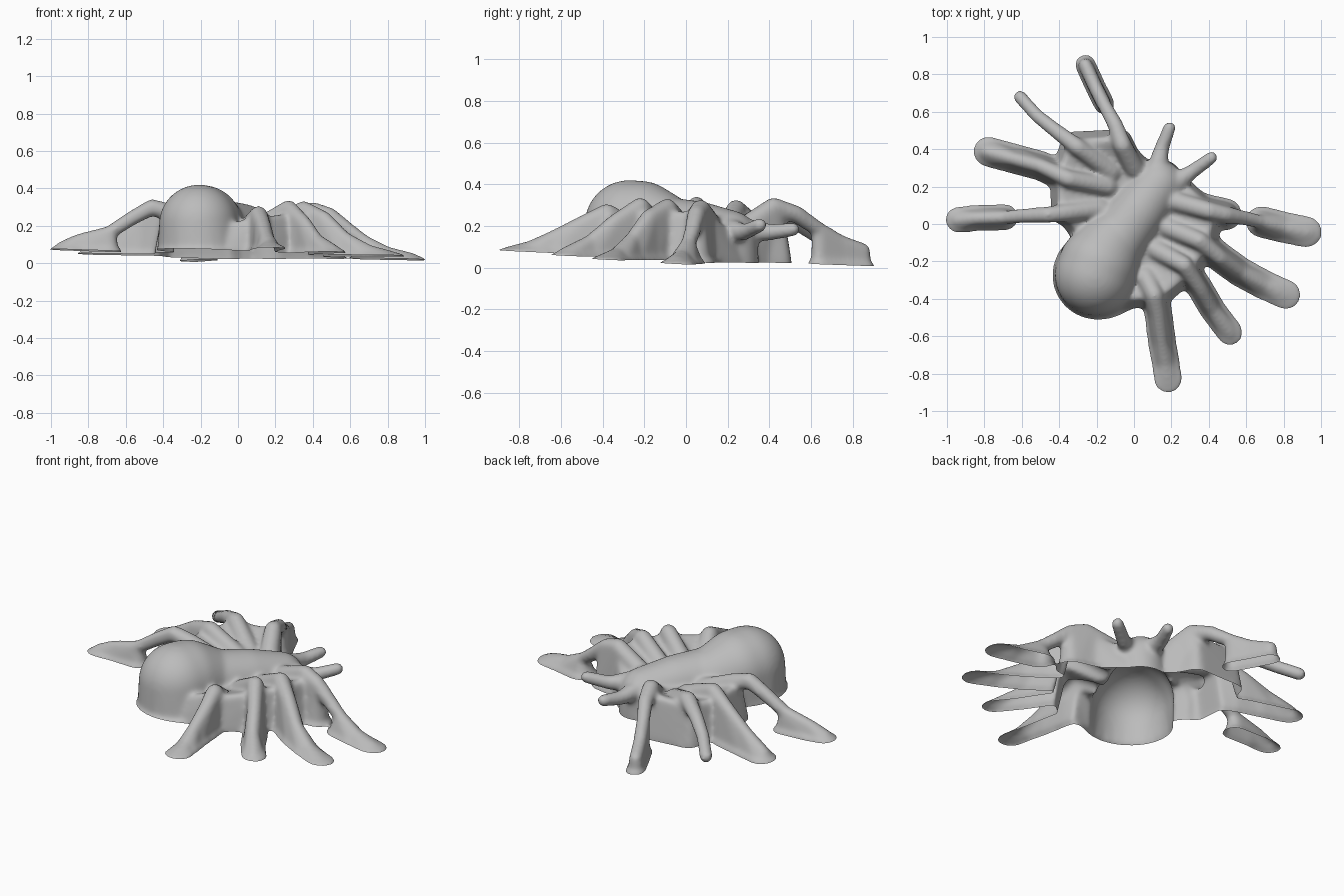
import bpy, bmesh, math
from mathutils import Vector

if "Cube" in bpy.data.objects:
    bpy.data.objects.remove(bpy.data.objects["Cube"], do_unlink=True)

SINK = 0.08          # how far the solids reach below the cutting plane
solids = bmesh.new()


def ground(x, y):
    """Height of the slightly tilted base."""
    return 0.045 - 0.03 * x - 0.05 * y


def ball(x, y, z, r):
    """Point cloud of a sphere."""
    cloud = bmesh.new()
    bmesh.ops.create_icosphere(cloud, subdivisions=2 if r < 0.1 else 4, radius=r)
    points = [v.co + Vector((x, y, z)) for v in cloud.verts]
    cloud.free()
    return points


def ring(x, y, r):
    """Point cloud of a flat footprint, with a copy sunk below the base."""
    g = ground(x, y)
    return [Vector((x + r * math.cos(a), y + r * math.sin(a), z))
            for a in (i * math.tau / 24 for i in range(24))
            for z in (g + 0.008, g - SINK)]


def hull(points):
    """Add the convex hull of a point cloud to the solids."""
    part = bmesh.new()
    verts = [part.verts.new(p) for p in points]
    out = bmesh.ops.convex_hull(part, input=verts)
    loose = {g for g in out["geom_interior"] + out["geom_unused"]
             if isinstance(g, bmesh.types.BMVert)}
    bmesh.ops.delete(part, geom=list(loose), context='VERTS')
    bmesh.ops.recalc_face_normals(part, faces=part.faces)
    mesh = bpy.data.meshes.new("part")
    part.to_mesh(mesh)
    part.free()
    solids.from_mesh(mesh)
    bpy.data.meshes.remove(mesh)


def leg(path, open_spans=(), foot=0.07, thick=0.055, thin=0.038):
    """A tapering ridge, draped to a brimmed foot except over the open spans."""
    last = len(path) - 1
    balls, rings, brims = [], [], []
    for i, (x, y, z) in enumerate(path):
        r = thick + (thin - thick) * min(1, 1.6 * i / last)
        balls.append(ball(x, y, z - r, r))
        rings.append(ring(x, y, foot))
        brims.append(ring(x, y, foot + 0.018))
    for i in range(last):
        hull(balls[i] + balls[i + 1])
        if i not in open_spans:
            hull(balls[i] + balls[i + 1] + rings[i] + rings[i + 1])
            hull(brims[i] + brims[i + 1])


def web(*corners, foot=0.06, drop=0.075, r=0.025):
    """Skin stretched between neighbouring ridges, hanging to the base."""
    points = []
    for x, y, z in corners:
        points += ball(x, y, z - drop, r) + ring(x, y, foot)
    hull(points)


def knee(path):
    """Point just outside the bend of a leg, where the web ends."""
    return Vector(path[1]).lerp(Vector(path[2]), 0.25)


# Abdomen with its brim, and the head
hull(ball(-0.19, -0.22, 0.205, 0.212) + ball(-0.21, -0.275, 0.208, 0.212)
     + ball(-0.12, -0.1, 0.18, 0.17) + ring(-0.2, -0.27, 0.23))
hull(ring(-0.19, -0.28, 0.25))
hull(ball(-0.1, -0.1, 0.18, 0.16) + ball(0.02, 0.06, 0.17, 0.148)
     + ring(0, 0, 0.17))
hull(ball(0.02, 0.06, 0.17, 0.148) + ball(0.13, 0.21, 0.14, 0.135)
     + ring(0.05, 0.05, 0.15) + ring(0.13, 0.21, 0.14))

# Left legs, back to front
left = [
    [(0.22, 0.12, 0.26), (0.4, 0.07, 0.33), (0.49, 0.05, 0.3), (0.6, 0.03, 0.21),
     (0.68, 0.01, 0.15), (0.8, -0.02, 0.09), (0.92, -0.045, 0.06)],
    [(0.18, -0.02, 0.25), (0.35, -0.09, 0.335), (0.46, -0.18, 0.28),
     (0.57, -0.26, 0.17), (0.7, -0.33, 0.1), (0.81, -0.38, 0.07)],
    [(0.12, -0.14, 0.25), (0.27, -0.22, 0.34), (0.35, -0.34, 0.26),
     (0.42, -0.46, 0.16), (0.51, -0.58, 0.1)],
    [(0.06, -0.28, 0.25), (0.11, -0.38, 0.31), (0.13, -0.48, 0.26),
     (0.15, -0.64, 0.18), (0.17, -0.75, 0.13), (0.18, -0.83, 0.11)],
]
leg(left[0], open_spans=(2, 3))
leg(left[1], foot=0.065)
leg(left[2], foot=0.055)
leg(left[3], foot=0.06)

# Right legs, back to front
right = [
    [(0, 0.3, 0.26), (-0.06, 0.42, 0.34), (-0.1, 0.53, 0.3), (-0.16, 0.64, 0.22),
     (-0.21, 0.74, 0.16), (-0.26, 0.85, 0.12)],
    [(-0.12, 0.28, 0.25), (-0.3, 0.41, 0.33), (-0.42, 0.5, 0.28),
     (-0.52, 0.58, 0.22), (-0.61, 0.68, 0.16)],
    [(-0.14, 0.2, 0.25), (-0.35, 0.24, 0.33), (-0.5, 0.31, 0.27),
     (-0.65, 0.35, 0.18), (-0.78, 0.385, 0.12)],
    [(-0.18, 0.08, 0.25), (-0.36, 0.06, 0.32), (-0.46, 0.05, 0.345),
     (-0.57, 0.045, 0.28), (-0.69, 0.035, 0.2), (-0.85, 0.03, 0.16),
     (-0.94, 0.02, 0.12)],
]
leg(right[0], open_spans=(1, 2), foot=0.04)
leg(right[1], open_spans=(1, 2, 3), foot=0.07)
leg(right[2], foot=0.065)
leg(right[3], open_spans=(1, 2, 3), foot=0.055)

# Webs between neighbouring legs, and between the legs and the body
for side in (left, right):
    for a, b in zip(side, side[1:]):
        web(a[0], knee(a), b[0], knee(b))
    web((0.03, 0.08, 0.27), *[path[0] for path in side])
web(left[0][0], left[0][1], (0.24, 0.22, 0.22), foot=0.05)
web(right[0][0], right[0][1], (0.06, 0.3, 0.24), foot=0.04)
web(left[3][0], left[3][1], (-0.08, -0.4, 0.25))
web(right[3][0], right[3][1], (-0.24, -0.1, 0.26))

# Feelers
for path in ([(0.12, 0.28, 0.24), (0.15, 0.41, 0.21), (0.19, 0.515, 0.22)],
             [(0.21, 0.21, 0.24), (0.31, 0.28, 0.21), (0.415, 0.355, 0.24)]):
    leg(path, open_spans=(0, 1), thick=0.06, thin=0.036)

# Merge everything into one soft skin
mesh = bpy.data.meshes.new("spider_skin")
solids.to_mesh(mesh)
solids.free()
skin = bpy.data.objects.new("spider_skin", mesh)
bpy.context.collection.objects.link(skin)
remesh = skin.modifiers.new("merge", 'REMESH')
remesh.mode = 'VOXEL'
remesh.voxel_size = 0.011
soften = skin.modifiers.new("soften", 'SMOOTH')
soften.factor = 0.5
soften.iterations = 20

shell = bmesh.new()
shell.from_object(skin, bpy.context.evaluated_depsgraph_get())
skin.modifiers.clear()

# Trim along the tilted base and leave the underside open
bmesh.ops.bisect_plane(shell, geom=shell.verts[:] + shell.edges[:] + shell.faces[:],
                       plane_co=(0, 0, ground(0, 0)), plane_no=(0.03, 0.05, 1),
                       clear_inner=True)

# Keep only the outer connected skin
unseen, largest = set(shell.verts), set()
while unseen:
    stack = [unseen.pop()]
    island = set(stack)
    while stack:
        v = stack.pop()
        for e in v.link_edges:
            w = e.other_vert(v)
            if w in unseen:
                unseen.remove(w)
                island.add(w)
                stack.append(w)
    if len(island) > len(largest):
        largest = island
bmesh.ops.delete(shell, geom=[v for v in shell.verts if v not in largest], context='VERTS')
for f in shell.faces:
    f.smooth = True
shell.to_mesh(mesh)
shell.free()

# Plain grey material
grey = bpy.data.materials.new("plain_grey")
grey.use_nodes = True
colour = (0.5, 0.5, 0.5, 1)
grey.diffuse_color = colour
grey.node_tree.nodes["Principled BSDF"].inputs["Base Color"].default_value = colour
mesh.materials.clear()
mesh.materials.append(grey)
